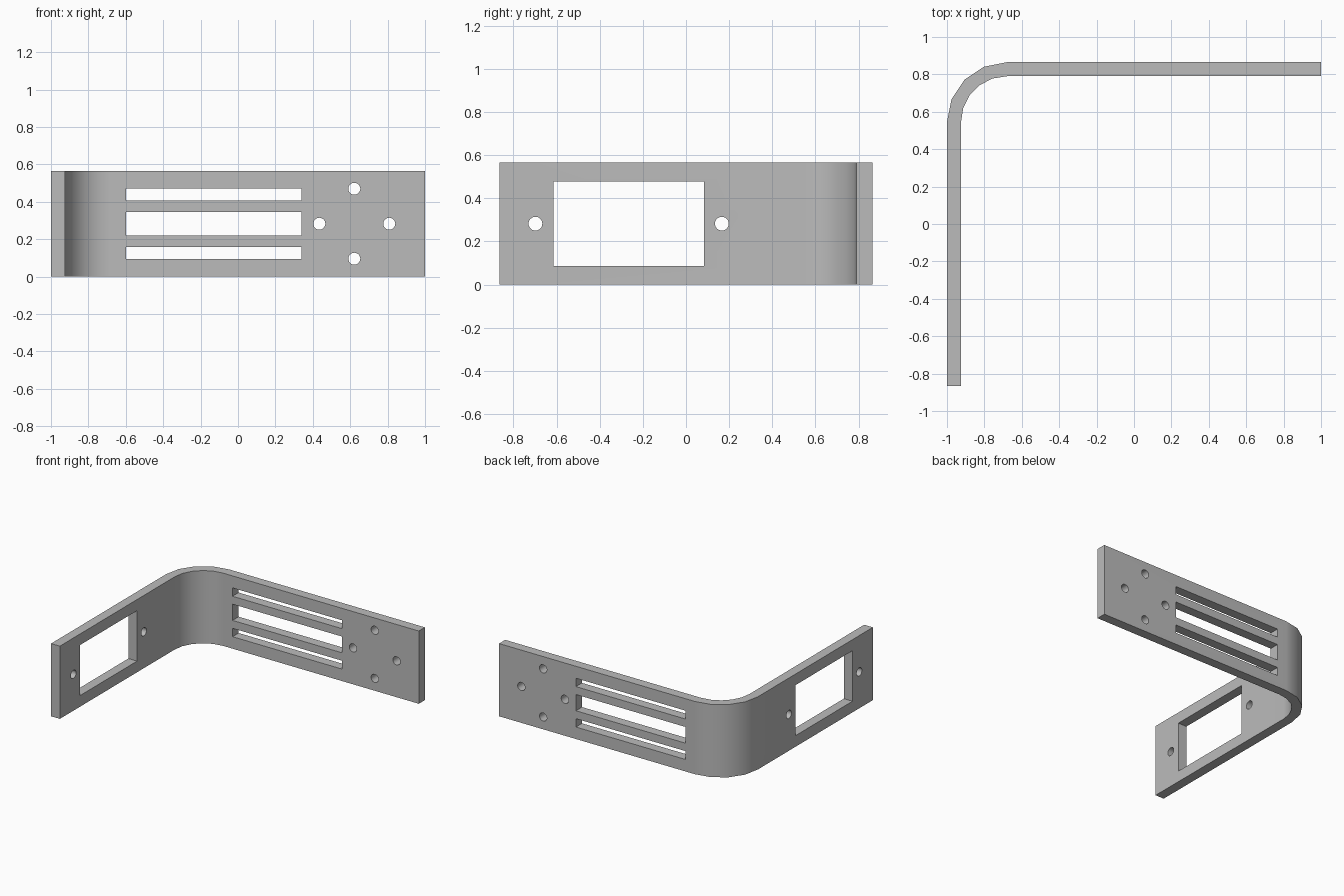
import bpy
import bmesh
from math import cos, sin, pi, radians
from mathutils import Matrix, Vector

cube = bpy.data.objects.get("Cube")
if cube:
    bpy.data.objects.remove(cube, do_unlink=True)

HALF_Y, HEIGHT, THICK = 0.865, 0.565, 0.075
RADIUS = 0.32
MID_Z = HEIGHT / 2
BACK_Y = HALF_Y - THICK / 2
SIDE_X = -1 + THICK / 2

grey = bpy.data.materials.new("plain_grey")
grey.use_nodes = True
grey.diffuse_color = (0.5, 0.5, 0.5, 1)
grey.node_tree.nodes["Principled BSDF"].inputs["Base Color"].default_value = (0.5, 0.5, 0.5, 1)


def to_object(name, bm):
    bmesh.ops.recalc_face_normals(bm, faces=bm.faces)
    mesh = bpy.data.meshes.new(name)
    bm.to_mesh(mesh)
    bm.free()
    mesh.materials.append(grey)
    obj = bpy.data.objects.new(name, mesh)
    bpy.context.collection.objects.link(obj)
    return obj


def arc(radius, steps):
    """Quarter turn from the side wing to the back wing."""
    cx, cy = -1 + RADIUS, HALF_Y - RADIUS
    angles = [pi - pi / 2 * i / steps for i in range(steps + 1)]
    return [(cx + radius * cos(a), cy + radius * sin(a)) for a in angles]


# Bent strip: an L-shaped outline extruded upwards
outer = [(-1, -HALF_Y)] + arc(RADIUS, 4) + [(1, HALF_Y)]
inner = [(-1 + THICK, -HALF_Y)] + arc(RADIUS - THICK, 5) + [(1, HALF_Y - THICK)]
bm = bmesh.new()
base = bm.faces.new([bm.verts.new((x, y, 0)) for x, y in outer + inner[::-1]])
top = bmesh.ops.extrude_face_region(bm, geom=[base])["geom"]
bmesh.ops.translate(bm, vec=(0, 0, HEIGHT),
                    verts=[v for v in top if isinstance(v, bmesh.types.BMVert)])
bracket = to_object("bent_bracket", bm)

# All openings, gathered in one cutter
cut = bmesh.new()


def box(center, size):
    matrix = Matrix.Translation(center) @ Matrix.Diagonal((*size, 1))
    bmesh.ops.create_cube(cut, size=1, matrix=matrix)


def hole(center, axis):
    turn = Vector((0, 0, 1)).rotation_difference(Vector(axis)).to_matrix().to_4x4()
    bmesh.ops.create_cone(cut, cap_ends=True, segments=24, radius1=0.032, radius2=0.032,
                          depth=0.2, matrix=Matrix.Translation(center) @ turn)


# Three vent slots in the back wing
for offset, height in ((-0.157, 0.065), (0, 0.126), (0.157, 0.065)):
    box((-0.13, BACK_Y, MID_Z + offset), (0.94, 0.2, height))
# Four screw holes in a diamond
for i in range(4):
    a = i * pi / 2
    hole((0.622 + 0.187 * cos(a), BACK_Y, MID_Z + 0.187 * sin(a)), (0, 1, 0))
# Window and two screw holes in the side wing
box((SIDE_X, -0.266, MID_Z), (0.2, 0.698, 0.392))
for side in (-1, 1):
    hole((SIDE_X, -0.266 + side * 0.432, MID_Z), (1, 0, 0))
cutter = to_object("opening_cutter", cut)
cutter.hide_render = True

bpy.ops.object.select_all(action="DESELECT")
bpy.context.view_layer.objects.active = bracket
bracket.select_set(True)
boolean = bracket.modifiers.new("openings", "BOOLEAN")
boolean.operation = "DIFFERENCE"
boolean.solver = "EXACT"
boolean.object = cutter
bpy.ops.object.modifier_apply(modifier=boolean.name)
bpy.data.objects.remove(cutter, do_unlink=True)

# Smooth bend and holes, crisp edges, flat wings
bpy.ops.object.shade_smooth_by_angle(angle=radians(30))
weighted = bracket.modifiers.new("flat_wings", "WEIGHTED_NORMAL")
weighted.keep_sharp = True
